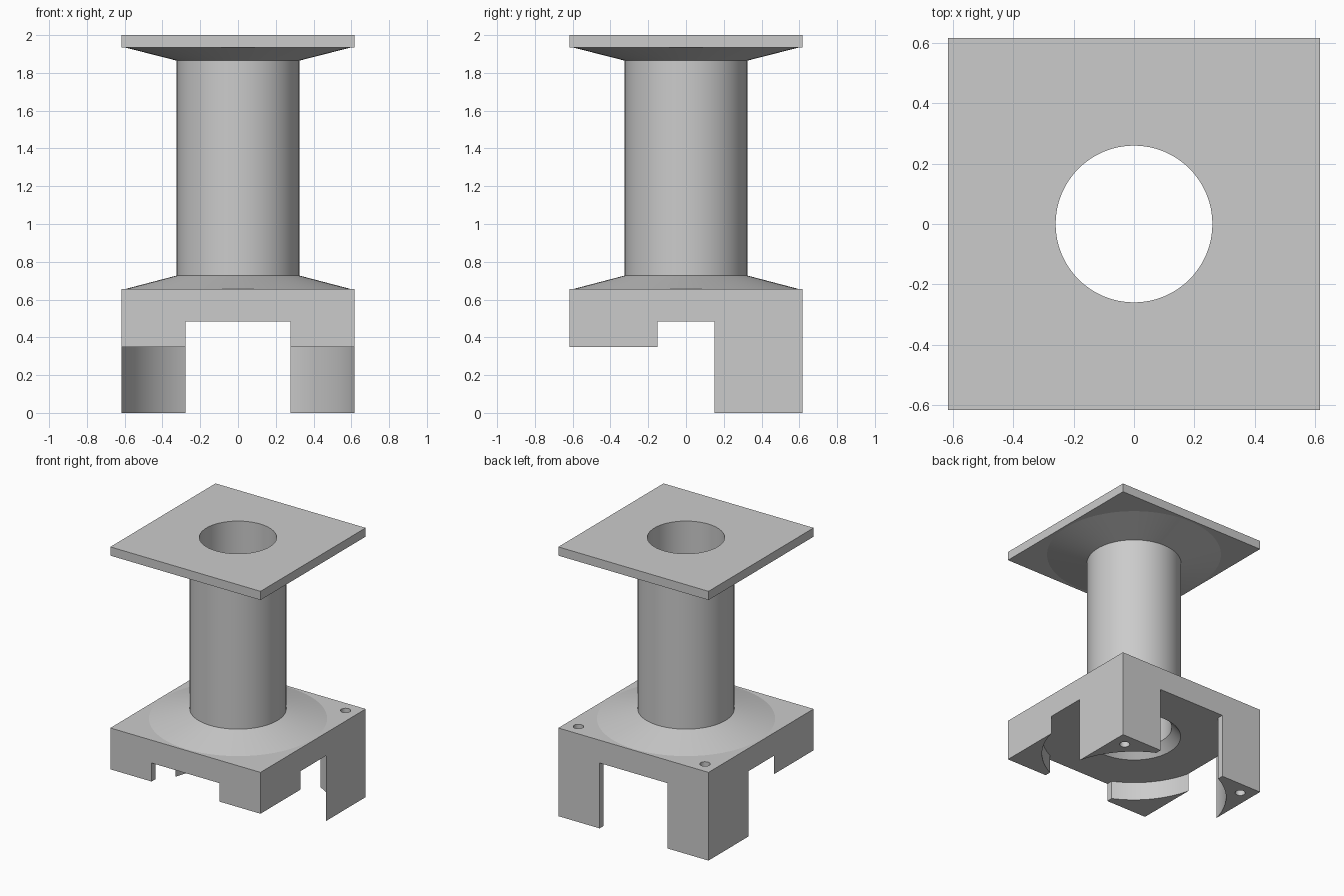
import bpy, bmesh, math

cube = bpy.data.objects.get("Cube")
if cube:
    bpy.data.objects.remove(cube, do_unlink=True)

HALF = 0.617      # half width of the square base and top plate
BORE = 0.26       # hole through the whole column
DECK = 0.655      # top of the base
CEILING = 0.485   # top of the hollow under the base
PLATE = 1.935     # underside of the top plate

grey = bpy.data.materials.new("plain grey")
grey.use_nodes = True
grey.diffuse_color = (0.6, 0.6, 0.6, 1)
grey.node_tree.nodes["Principled BSDF"].inputs["Base Color"].default_value = (0.6, 0.6, 0.6, 1)


def finish(name, bm):
    bmesh.ops.recalc_face_normals(bm, faces=bm.faces)
    mesh = bpy.data.meshes.new(name)
    bm.to_mesh(mesh)
    bm.free()
    mesh.materials.append(grey)
    ob = bpy.data.objects.new(name, mesh)
    bpy.context.collection.objects.link(ob)
    return ob


def box(name, x0, x1, y0, y1, z0, z1):
    bm = bmesh.new()
    bmesh.ops.create_cube(bm, size=1)
    for v in bm.verts:
        v.co.x = x1 if v.co.x > 0 else x0
        v.co.y = y1 if v.co.y > 0 else y0
        v.co.z = z1 if v.co.z > 0 else z0
    return finish(name, bm)


def lathe(name, profile, closed=False, sides=96, centre=(0, 0)):
    """Turn (radius, height) points round a vertical axis; open profiles get capped."""
    bm = bmesh.new()
    rings = []
    for r, z in profile:
        rings.append([bm.verts.new((centre[0] + r * math.cos(math.tau * i / sides),
                                    centre[1] + r * math.sin(math.tau * i / sides), z))
                      for i in range(sides)])
    pairs = list(zip(rings, rings[1:]))
    if closed:
        pairs.append((rings[-1], rings[0]))
    else:
        bm.faces.new(rings[0])
        bm.faces.new(rings[-1])
    for a, b in pairs:
        for i in range(sides):
            j = (i + 1) % sides
            bm.faces.new((a[i], a[j], b[j], b[i]))
    return finish(name, bm)


def carve(ob, cutters):
    for cutter in cutters:
        cutter.hide_render = True
        mod = ob.modifiers.new("cut", "BOOLEAN")
        mod.operation, mod.solver, mod.object = "DIFFERENCE", "EXACT", cutter
    bpy.context.view_layer.update()
    result = bpy.data.meshes.new_from_object(
        ob.evaluated_get(bpy.context.evaluated_depsgraph_get()))
    ob.modifiers.clear()
    ob.data = result
    for cutter in cutters:
        bpy.data.objects.remove(cutter, do_unlink=True)


# Base: long back legs, short front legs, round hollow that breaks out at the sides
base = box("base", -HALF, HALF, -HALF, HALF, 0, DECK)
hollow = math.hypot(HALF, 0.15)
carve(base, [
    box("front_leg_cutter", -1, 1, -1, 0, -0.1, 0.348),
    lathe("hollow_cutter", [(hollow, -0.1), (hollow, CEILING)], sides=128),
    box("slot_cutter", -0.278, 0.278, -1, 1, -0.1, CEILING),
    lathe("bore_cutter", [(0.322, 0.4), (0.322, CEILING), (BORE, CEILING + 0.07), (BORE, 0.8)]),
] + [lathe("screw_hole_cutter", [(0.035, -0.1), (0.035, 0.8)], sides=32, centre=(s * 0.52, 0.52))
     for s in (-1, 1)])

# Hollow column with a shallow cone at each end
column = lathe("column", [(BORE, DECK), (0.6, DECK), (0.325, 0.727), (0.325, 1.865),
                          (0.6, PLATE), (BORE, PLATE)], closed=True)

# Square top plate
top_plate = box("top_plate", -HALF, HALF, -HALF, HALF, PLATE, 2)
carve(top_plate, [lathe("plate_hole_cutter", [(BORE, 1.8), (BORE, 2.1)])])

# Smooth round walls, keep sharp edges
bpy.ops.object.select_all(action="DESELECT")
for ob in (base, column, top_plate):
    ob.select_set(True)
bpy.context.view_layer.objects.active = base
bpy.ops.object.shade_smooth_by_angle(angle=math.radians(12))
